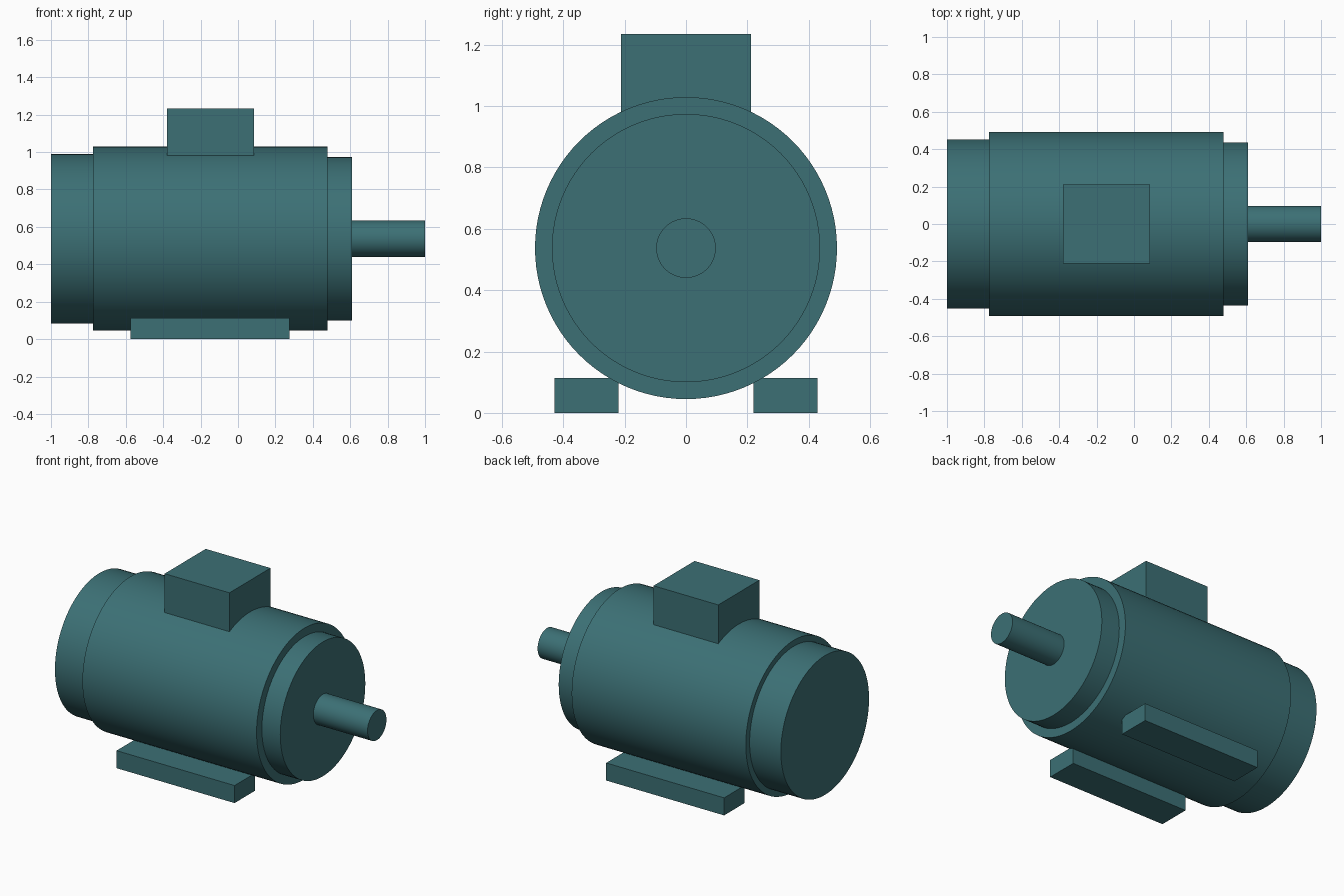
import bpy
import math

cube = bpy.data.objects.get("Cube")
if cube:
    bpy.data.objects.remove(cube, do_unlink=True)

teal = bpy.data.materials.new("teal paint")
teal.use_nodes = True
colour = (0.045, 0.162, 0.178, 1.0)
teal.diffuse_color = colour
teal.node_tree.nodes["Principled BSDF"].inputs["Base Color"].default_value = colour

AXIS_Z = 0.537


def drum(name, x0, x1, radius):
    """Round part lying along x on the motor axis."""
    bpy.ops.mesh.primitive_cylinder_add(
        vertices=96, radius=radius, depth=x1 - x0,
        location=((x0 + x1) / 2, 0, AXIS_Z), rotation=(0, math.pi / 2, 0))
    obj = bpy.context.object
    obj.name = name
    obj.data.materials.append(teal)
    bpy.ops.object.transform_apply(location=False, rotation=True, scale=True)
    bpy.ops.object.shade_smooth_by_angle(angle=math.radians(30))


def block(name, low, high):
    """Box between two opposite corners."""
    bpy.ops.mesh.primitive_cube_add(
        size=1, location=[(a + b) / 2 for a, b in zip(low, high)])
    obj = bpy.context.object
    obj.name = name
    obj.scale = [b - a for a, b in zip(low, high)]
    obj.data.materials.append(teal)
    bpy.ops.object.transform_apply(location=False, rotation=False, scale=True)


# Motor body, end covers and output shaft
drum("fan_cover", -1.0, -0.775, 0.453)
drum("motor_body", -0.775, 0.478, 0.492)
drum("end_shield", 0.478, 0.61, 0.437)
drum("output_shaft", 0.61, 1.0, 0.097)

# Terminal box, sunk into the top of the body
block("terminal_box", (-0.38, -0.211, 0.94), (0.086, 0.211, 1.234))

# Mounting feet along both sides
for name, y0, y1 in (("front_foot", -0.428, -0.22), ("back_foot", 0.22, 0.428)):
    block(name, (-0.574, y0, 0), (0.275, y1, 0.114))
